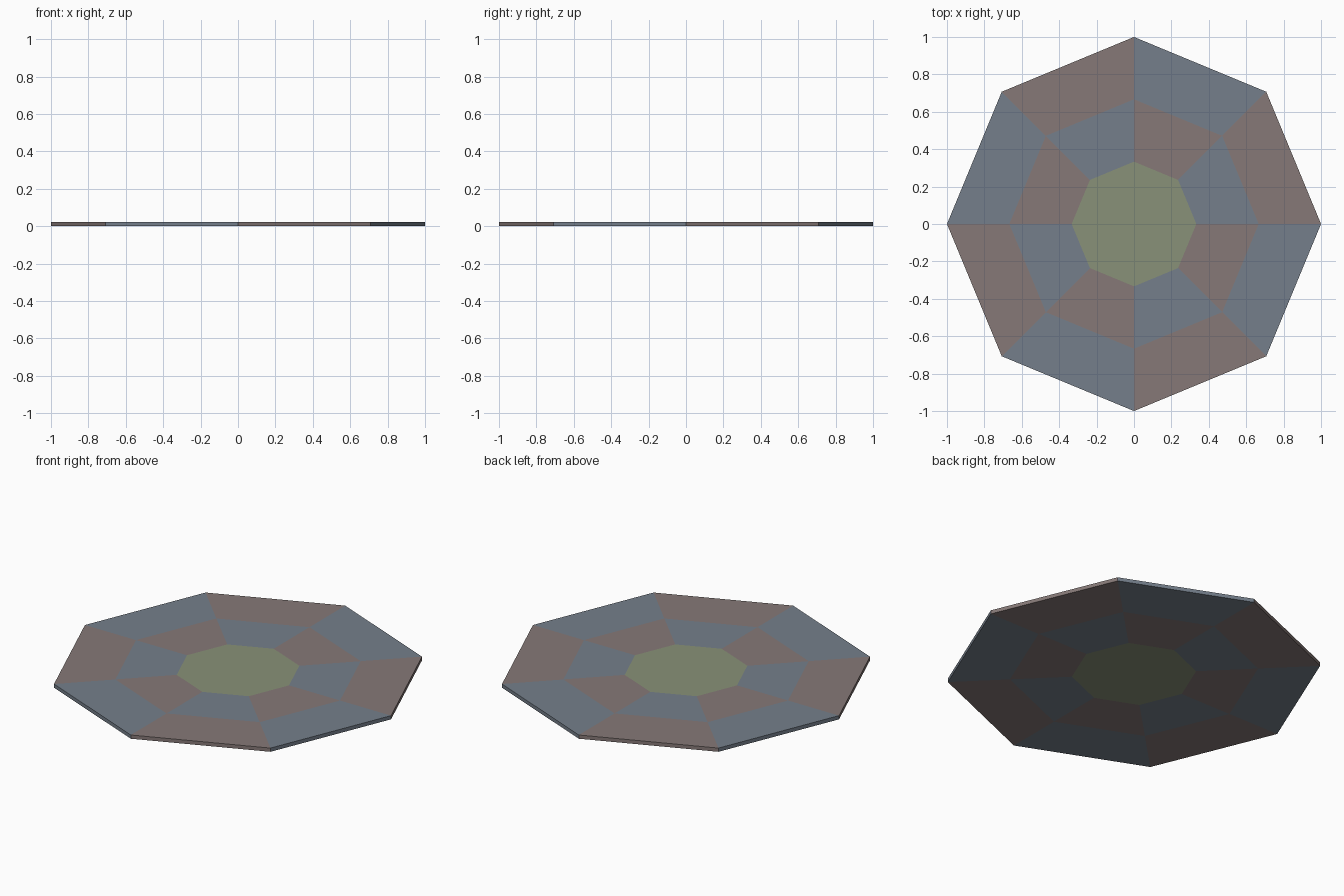
import bpy, bmesh, math

if "Cube" in bpy.data.objects:
    bpy.data.objects.remove(bpy.data.objects["Cube"])

SIDES, THICK = 8, 0.022
RADII = (1 / 3, 2 / 3, 1.0)


def srgb(r, g, b):
    f = lambda c: c / 12.92 if c <= 0.04045 else ((c + 0.055) / 1.055) ** 2.4
    return (f(r / 255), f(g / 255), f(b / 255), 1)


def material(name, rgb):
    m = bpy.data.materials.new(name)
    m.diffuse_color = srgb(*rgb)
    m.use_nodes = True
    m.node_tree.nodes["Principled BSDF"].inputs["Base Color"].default_value = m.diffuse_color
    return m


mats = [material("dusty brown", (134, 121, 119)),
        material("slate blue", (117, 127, 139)),
        material("moss green", (136, 145, 120))]

bm = bmesh.new()


def ring(radius, z):
    return [bm.verts.new((radius * math.cos(math.tau * i / SIDES),
                          radius * math.sin(math.tau * i / SIDES), z)) for i in range(SIDES)]


def face(verts, mat):
    bm.faces.new(verts).material_index = mat


low = [ring(r, 0) for r in RADII]
top = [ring(r, THICK) for r in RADII]

# central octagon, both sides
face(top[0], 2)
face(low[0][::-1], 2)

for i in range(SIDES):
    j = (i + 1) % SIDES
    # two checkered bands, same pattern above and below
    for k in range(2):
        m = (i + k + 1) % 2
        face([top[k][i], top[k + 1][i], top[k + 1][j], top[k][j]], m)
        face([low[k][j], low[k + 1][j], low[k + 1][i], low[k][i]], m)
    # rim takes the outer band's colour
    face([low[2][i], low[2][j], top[2][j], top[2][i]], i % 2)

mesh = bpy.data.meshes.new("octagonal_plate")
bm.to_mesh(mesh)
bm.free()
for m in mats:
    mesh.materials.append(m)
plate = bpy.data.objects.new("octagonal_plate", mesh)
bpy.context.collection.objects.link(plate)
